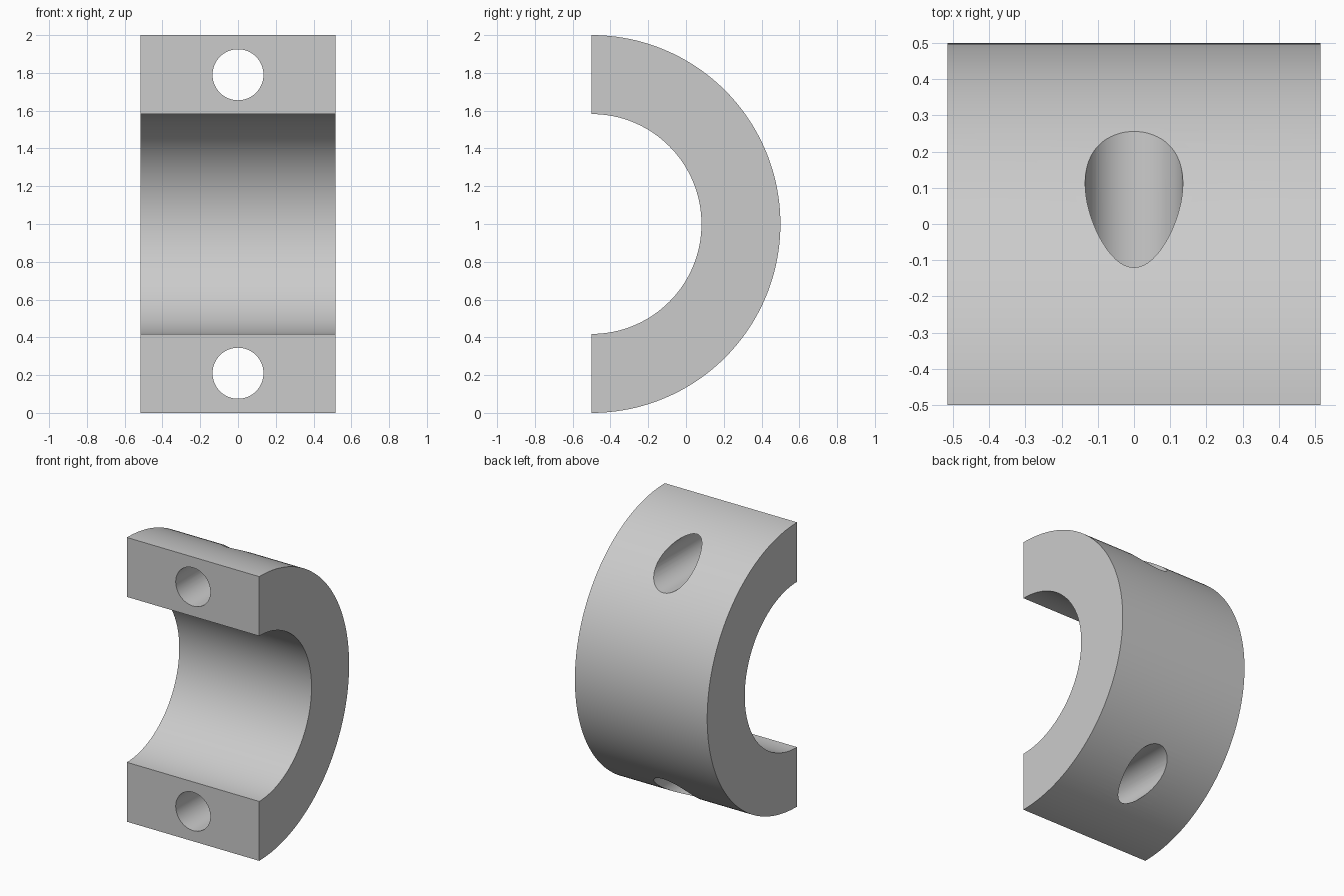
import bpy, bmesh, math

cube = bpy.data.objects.get("Cube")
if cube:
    bpy.data.objects.remove(cube, do_unlink=True)

OUTER, INNER, HALF_WIDTH = 1.0, 0.582, 0.515
AXIS_Y, AXIS_Z = -0.5, 1.0
HOLE_RADIUS, HOLE_OFFSET = 0.135, 0.79
STEPS = 96

grey = bpy.data.materials.new("plain_grey")
grey.use_nodes = True
colour = (0.6, 0.6, 0.6, 1)
grey.diffuse_color = colour
grey.node_tree.nodes["Principled BSDF"].inputs["Base Color"].default_value = colour


def arc(radius):
    angles = [math.pi * (i / STEPS - 0.5) for i in range(STEPS + 1)]
    return [(AXIS_Y + radius * math.cos(a), AXIS_Z + radius * math.sin(a)) for a in angles]


# Half ring: C-shaped profile extruded along x
bm = bmesh.new()
profile = arc(OUTER) + arc(INNER)[::-1]
face = bm.faces.new([bm.verts.new((-HALF_WIDTH, y, z)) for y, z in profile])
extruded = bmesh.ops.extrude_face_region(bm, geom=[face])["geom"]
moved = [v for v in extruded if isinstance(v, bmesh.types.BMVert)]
bmesh.ops.translate(bm, verts=moved, vec=(2 * HALF_WIDTH, 0, 0))
bmesh.ops.recalc_face_normals(bm, faces=bm.faces)
mesh = bpy.data.meshes.new("half_ring_clamp")
bm.to_mesh(mesh)
bm.free()
mesh.materials.append(grey)
clamp = bpy.data.objects.new("half_ring_clamp", mesh)
bpy.context.collection.objects.link(clamp)

# Bolt holes, bored front to back through both ends
cutters = []
for side in (-1, 1):
    bpy.ops.mesh.primitive_cylinder_add(
        vertices=64, radius=HOLE_RADIUS, depth=2,
        location=(0, 0, AXIS_Z + side * HOLE_OFFSET), rotation=(math.pi / 2, 0, 0))
    cutter = bpy.context.object
    cutter.name = "bolt_hole_cutter"
    cutter.hide_render = True
    cutter.data.materials.append(grey)
    cutters.append(cutter)
    cut = clamp.modifiers.new("bolt_hole", 'BOOLEAN')
    cut.operation = 'DIFFERENCE'
    cut.solver = 'EXACT'
    cut.object = cutter

bpy.ops.object.select_all(action='DESELECT')
clamp.select_set(True)
bpy.context.view_layer.objects.active = clamp
for name in [m.name for m in clamp.modifiers]:
    bpy.ops.object.modifier_apply(modifier=name)
for cutter in cutters:
    bpy.data.objects.remove(cutter, do_unlink=True)

# Smooth curved walls, crisp rims
bpy.ops.object.shade_smooth_by_angle(angle=math.radians(20))
